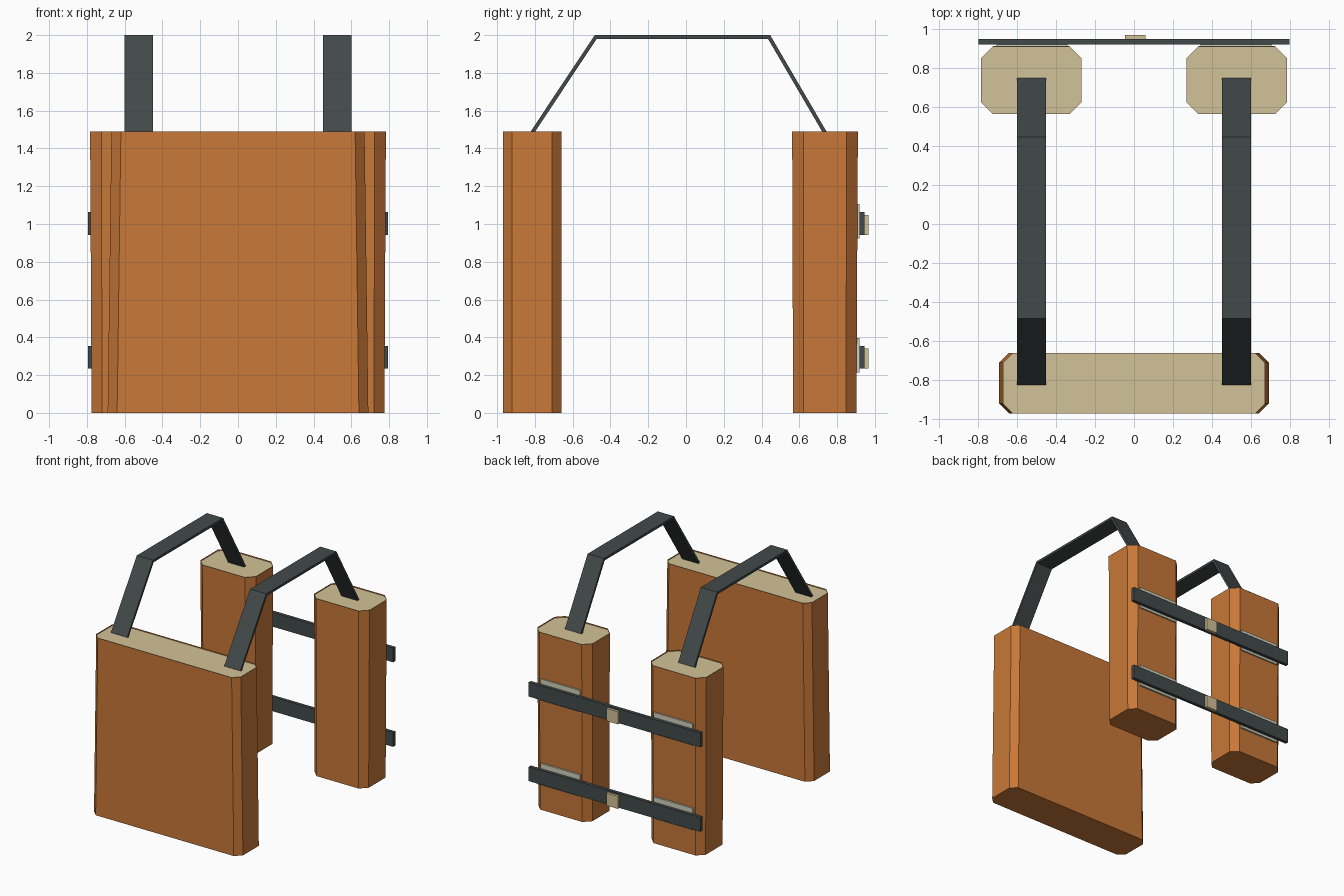
import bpy, bmesh
from mathutils import Vector

if "Cube" in bpy.data.objects:
    bpy.data.objects.remove(bpy.data.objects["Cube"])


def material(name, srgb):
    m = bpy.data.materials.new(name)
    lin = [(c / 255 / 12.92) if c / 255 < 0.04045 else ((c / 255 + 0.055) / 1.055) ** 2.4 for c in srgb]
    m.diffuse_color = (*lin, 1)
    m.use_nodes = True
    m.node_tree.nodes["Principled BSDF"].inputs["Base Color"].default_value = m.diffuse_color
    return m


ORANGE = material("orange_shell", (200, 120, 56))
TAN = material("tan_padding", (210, 194, 152))
DARK = material("dark_webbing", (66, 73, 73))
PALE = material("pale_plate", (208, 208, 188))


def finish(bm, name, mats):
    bmesh.ops.recalc_face_normals(bm, faces=bm.faces)
    me = bpy.data.meshes.new(name)
    bm.to_mesh(me)
    bm.free()
    for m in mats:
        me.materials.append(m)
    ob = bpy.data.objects.new(name, me)
    bpy.context.collection.objects.link(ob)
    return ob


def box(name, lo, hi, mat):
    bm = bmesh.new()
    bmesh.ops.create_cube(bm, size=1)
    for v in bm.verts:
        v.co = [(a + b) / 2 + c * (b - a) for a, b, c in zip(lo, hi, v.co)]
    return finish(bm, name, [mat])


def octagon(x0, x1, y0, y1, c):
    return [(x0 + c, y0), (x1 - c, y0), (x1, y0 + c), (x1, y1 - c),
            (x1 - c, y1), (x0 + c, y1), (x0, y1 - c), (x0, y0 + c)]


def padded_block(name, bottom, top, height, rim):
    """Chamfered block, slightly tapered, with a sunken tan cap."""
    bm = bmesh.new()
    lower = [bm.verts.new((x, y, 0)) for x, y in octagon(*bottom)]
    upper = [bm.verts.new((x, y, height)) for x, y in octagon(*top)]
    bm.faces.new(lower[::-1])
    for i in range(8):
        j = (i + 1) % 8
        bm.faces.new((lower[i], lower[j], upper[j], upper[i]))
    cap = bm.faces.new(upper)
    bmesh.ops.inset_region(bm, faces=[cap], thickness=rim)
    sunk = bmesh.ops.extrude_discrete_faces(bm, faces=[cap])["faces"][0]
    for v in sunk.verts:
        v.co.z -= 0.01
    sunk.material_index = 1
    return finish(bm, name, [ORANGE, TAN])


def ribbon(name, path, x0, x1, thick, mat):
    """Flat band following a (y, z) path with mitred bends."""
    pts = [Vector(p) for p in path]
    dirs = [(b - a).normalized() for a, b in zip(pts, pts[1:])]
    norms = [Vector((-d.y, d.x)) for d in dirs]
    bm = bmesh.new()
    rings = []
    for i, p in enumerate(pts):
        a, b = norms[max(i - 1, 0)], norms[min(i, len(norms) - 1)]
        n = (a + b) / (1 + a.dot(b)) * thick / 2
        rings.append([bm.verts.new((x, *(p + s * n)))
                      for x, s in ((x0, -1), (x1, -1), (x1, 1), (x0, 1))])
    for r, q in zip(rings, rings[1:]):
        for i in range(4):
            j = (i + 1) % 4
            bm.faces.new((r[i], r[j], q[j], q[i]))
    bm.faces.new(rings[0])
    bm.faces.new(rings[-1])
    return finish(bm, name, [mat])


# Wide front panel
padded_block("front_panel", (-0.69, 0.69, -0.97, -0.66, 0.05),
             (-0.67, 0.67, -0.97, -0.66, 0.05), 1.49, 0.017)

for side, s in (("left", -1), ("right", 1)):
    # Narrow back blocks
    bot = sorted((s * 0.275, s * 0.775))
    top = sorted((s * 0.27, s * 0.783))
    padded_block(side + "_back_block", (*bot, 0.567, 0.902, 0.055),
                 (*top, 0.562, 0.91, 0.06), 1.49, 0.018)
    # Shoulder straps
    x0, x1 = sorted((s * 0.45, s * 0.6))
    ribbon(side + "_shoulder_strap", [(-0.817, 1.48), (-0.478, 1.99), (0.44, 1.99), (0.738, 1.48)],
           x0, x1, 0.02, DARK)

# Cross straps with buckles and backing plates
for level, z in (("lower", 0.235), ("upper", 0.943)):
    box(level + "_cross_strap", (-0.795, 0.918, z), (0.795, 0.946, z + 0.12), DARK)
    box(level + "_buckle", (-0.045, 0.944, z), (0.06, 0.967, z + 0.105), TAN)
    for side, s in (("left", -1), ("right", 1)):
        x0, x1 = sorted((s * 0.34, s * 0.705))
        box(f"{level}_{side}_plate", (x0, 0.895, z - 0.02), (x1, 0.919, z + 0.162), PALE)
